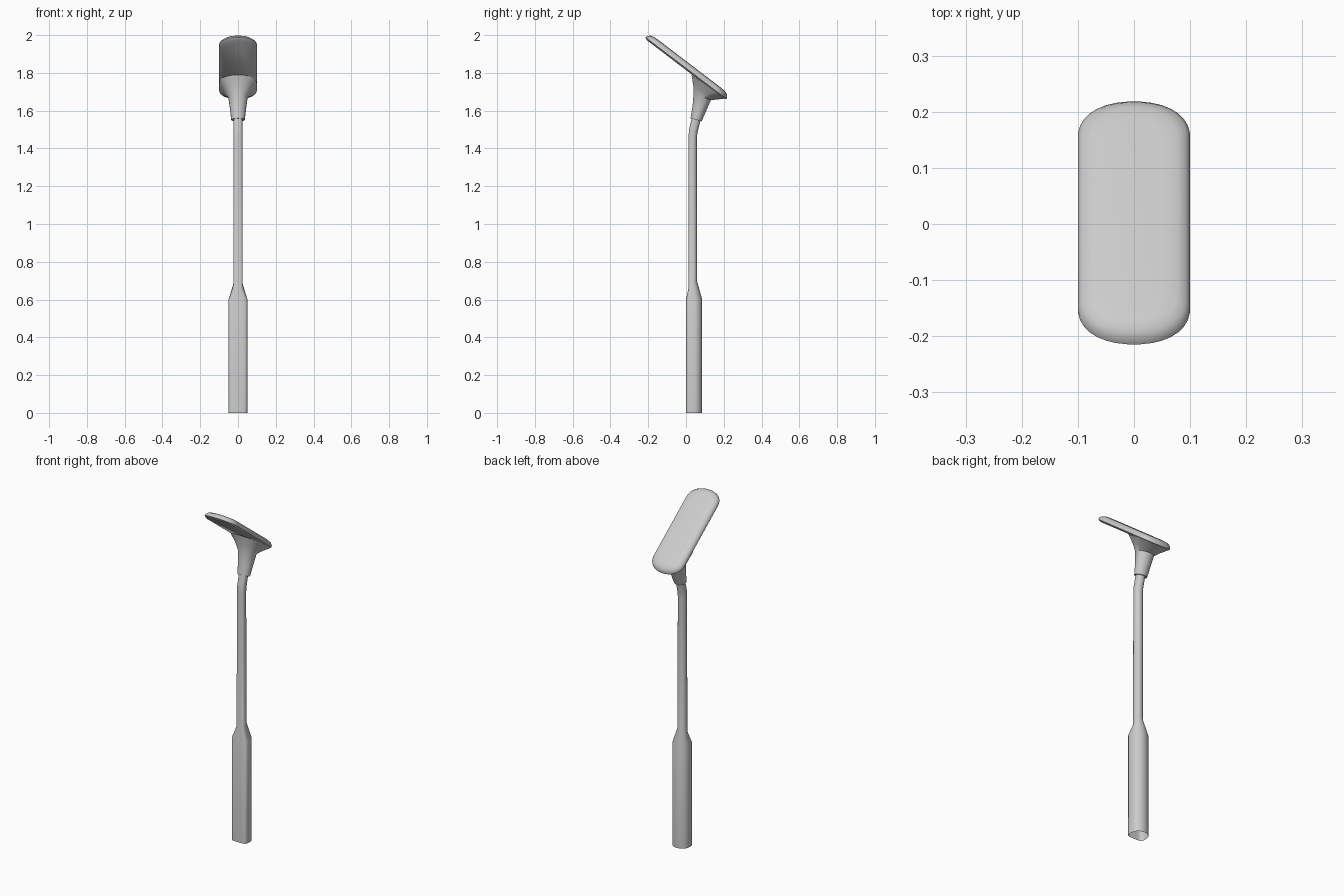
import bpy, bmesh, math
from mathutils import Vector

if "Cube" in bpy.data.objects:
    bpy.data.objects.remove(bpy.data.objects["Cube"])

N = 32


def power(v, e):
    return math.copysign(abs(v) ** (2 / e), v)


def ring(front, back, w, straight=0.0, ef=2.0, eb=2.0):
    """Outline spanning two (y, z) points with half width w; 'straight' is the
    straight share of the sides, ef / eb the squareness of front and back."""
    f, b = Vector((0, *front)), Vector((0, *back))
    pts = []
    for i in range(N):
        a = 2 * math.pi * (i + 0.5) / N
        c, s = math.cos(a), math.sin(a)
        e = ef if s < 0 else eb
        t = math.copysign(straight + (1 - straight) * abs(s) ** (2 / e), s)
        pts.append((f + b) / 2 + (b - f) / 2 * t + Vector((w * power(c, e), 0, 0)))
    return pts


def loft(name, rings, cap_start=False, cap_end=False):
    bm = bmesh.new()
    loops = [[bm.verts.new(p) for p in r] for r in rings]
    for lo, hi in zip(loops, loops[1:]):
        for i in range(N):
            j = (i + 1) % N
            bm.faces.new((lo[i], lo[j], hi[j], hi[i]))
    if cap_start:
        bm.faces.new(loops[0][::-1])
    if cap_end:
        bm.faces.new(loops[-1])
    mesh = bpy.data.meshes.new(name)
    bm.to_mesh(mesh)
    bm.free()
    obj = bpy.data.objects.new(name, mesh)
    bpy.context.collection.objects.link(obj)
    bpy.ops.object.select_all(action='DESELECT')
    obj.select_set(True)
    bpy.context.view_layer.objects.active = obj
    bpy.ops.object.shade_smooth_by_angle(angle=math.radians(35))
    return obj


# Handle: open-bottomed D-shaped grip, tapering to a slim bent neck
loft("handle", [
    ring((0, 0), (0.086, 0), 0.05, ef=5),
    ring((0, 0.60), (0.086, 0.60), 0.05, ef=5),
    ring((0.013, 0.66), (0.058, 0.70), 0.025, ef=3.5),
    ring((0.013, 1.46), (0.058, 1.46), 0.024, ef=3),
    ring((0.016, 1.50), (0.061, 1.485), 0.024, ef=3),
    ring((0.031, 1.56), (0.076, 1.545), 0.024, ef=3),
    ring((0.036, 1.60), (0.085, 1.59), 0.024, ef=3),
])

# Socket: flared cone that spreads out under the lower half of the head
loft("socket", [
    ring((0.024, 1.560), (0.083, 1.543), 0.036),
    ring((0.034, 1.620), (0.110, 1.605), 0.043),
    ring((0.040, 1.690), (0.132, 1.656), 0.052),
    ring((0.038, 1.735), (0.165, 1.659), 0.072, 0.15),
    ring((0.029, 1.790), (0.207, 1.664), 0.098, 0.4),
], cap_start=True, cap_end=True)


# Head: tilted long pad with rounded ends and a bevelled upper rim
def pad_ring(length, w, height):
    u, n = Vector((0.795, -0.606)), Vector((0.606, 0.795))
    mid = Vector((0, 1.825)) + n * height
    return ring(mid - u * length, mid + u * length, w, 0.70, 2.2, 2.2)


loft("head", [
    pad_ring(0.255, 0.090, -0.008),
    pad_ring(0.270, 0.100, 0.000),
    pad_ring(0.267, 0.100, 0.010),
    pad_ring(0.257, 0.093, 0.021),
    pad_ring(0.240, 0.078, 0.028),
    pad_ring(0.215, 0.055, 0.030),
], cap_start=True, cap_end=True)
